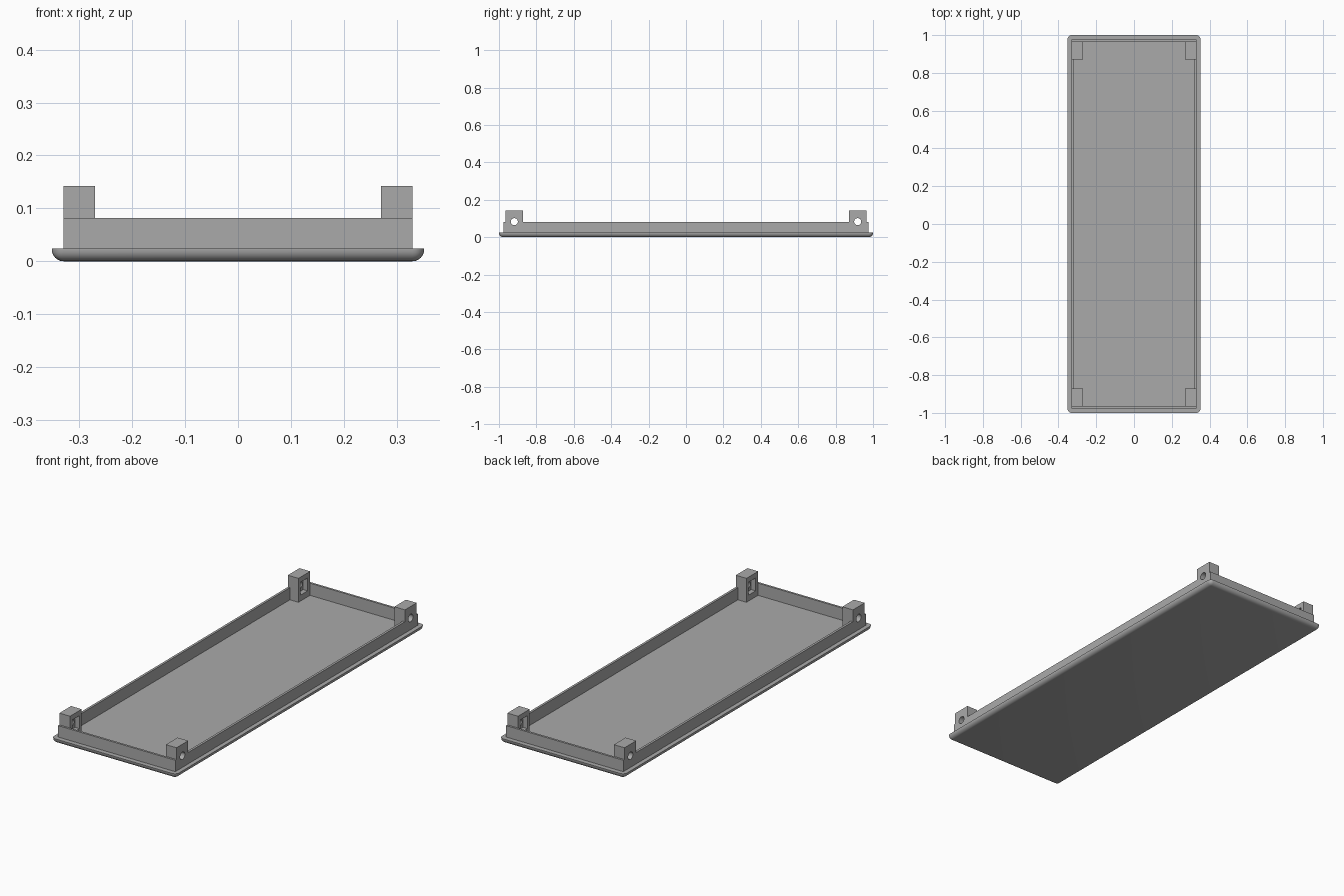
import bpy, bmesh
from mathutils import Matrix, Vector

old = bpy.data.objects.get("Cube")
if old:
    bpy.data.objects.remove(old)

FLOOR, RIM, WALL_TOP, POST_TOP = 0.02, 0.024, 0.082, 0.142

grey = bpy.data.materials.new("plain grey")
grey.use_nodes = True
grey.diffuse_color = (0.4, 0.4, 0.4, 1)
grey.node_tree.nodes["Principled BSDF"].inputs["Base Color"].default_value = (0.4, 0.4, 0.4, 1)


def add_object(name, bm):
    mesh = bpy.data.meshes.new(name)
    bm.to_mesh(mesh)
    bm.free()
    mesh.materials.append(grey)
    obj = bpy.data.objects.new(name, mesh)
    bpy.context.collection.objects.link(obj)
    return obj


def box_mesh(low, high):
    low, high = Vector(low), Vector(high)
    bm = bmesh.new()
    bmesh.ops.create_cube(bm, size=1, matrix=Matrix.Translation((low + high) / 2)
                          @ Matrix.Diagonal((*(high - low), 1)))
    return bm


def box(name, low, high):
    return add_object(name, box_mesh(low, high))


def combine(body, tool, operation):
    """Apply a boolean and discard the tool object."""
    mod = body.modifiers.new(operation, 'BOOLEAN')
    mod.operation, mod.solver, mod.object = operation, 'EXACT', tool
    tool.hide_render = True
    bpy.context.view_layer.objects.active = body
    bpy.ops.object.modifier_apply(modifier=mod.name)
    bpy.data.objects.remove(tool)


# Rim plate: rounded corners and underside, sharp top edge
bm = box_mesh((-0.352, -1, 0), (0.352, 1, RIM))
round_edges = [e for e in bm.edges if any(v.co.z < RIM / 2 for v in e.verts)]
bmesh.ops.bevel(bm, geom=round_edges, offset=0.0225, segments=6, profile=0.5, affect='EDGES')
lid = add_object("lid_tray", bm)

# Upright wall and the hollow inside it
combine(lid, box("wall", (-0.33, -0.976, 0.012), (0.33, 0.976, WALL_TOP)), 'UNION')
combine(lid, box("cavity", (-0.318, -0.965, FLOOR), (0.318, 0.965, 0.3)), 'DIFFERENCE')

# Corner posts, each with a screw hole and a nut pocket on its inner face
for sx in (-1, 1):
    for sy in (-1, 1):
        def span(x0, x1, y0, y1, z0, z1):
            xs, ys = sorted((sx * x0, sx * x1)), sorted((sy * y0, sy * y1))
            return (xs[0], ys[0], z0), (xs[1], ys[1], z1)

        combine(lid, box("post", *span(0.27, 0.33, 0.872, 0.966, 0.015, POST_TOP)), 'UNION')
        combine(lid, box("nut_pocket", *span(0.2, 0.295, 0.89, 0.946, 0.05, 0.116)), 'DIFFERENCE')
        hole = bmesh.new()
        bmesh.ops.create_cone(hole, cap_ends=True, segments=32, radius1=0.019, radius2=0.019, depth=0.2,
                              matrix=Matrix.Translation((sx * 0.3, sy * 0.918, 0.083))
                              @ Matrix.Rotation(1.5707963, 4, 'Y'))
        combine(lid, add_object("screw_hole", hole), 'DIFFERENCE')

# Smooth the rounded edges, keep the rest crisp
bpy.ops.object.select_all(action='DESELECT')
lid.select_set(True)
bpy.context.view_layer.objects.active = lid
bpy.ops.object.shade_smooth_by_angle(angle=0.6)
